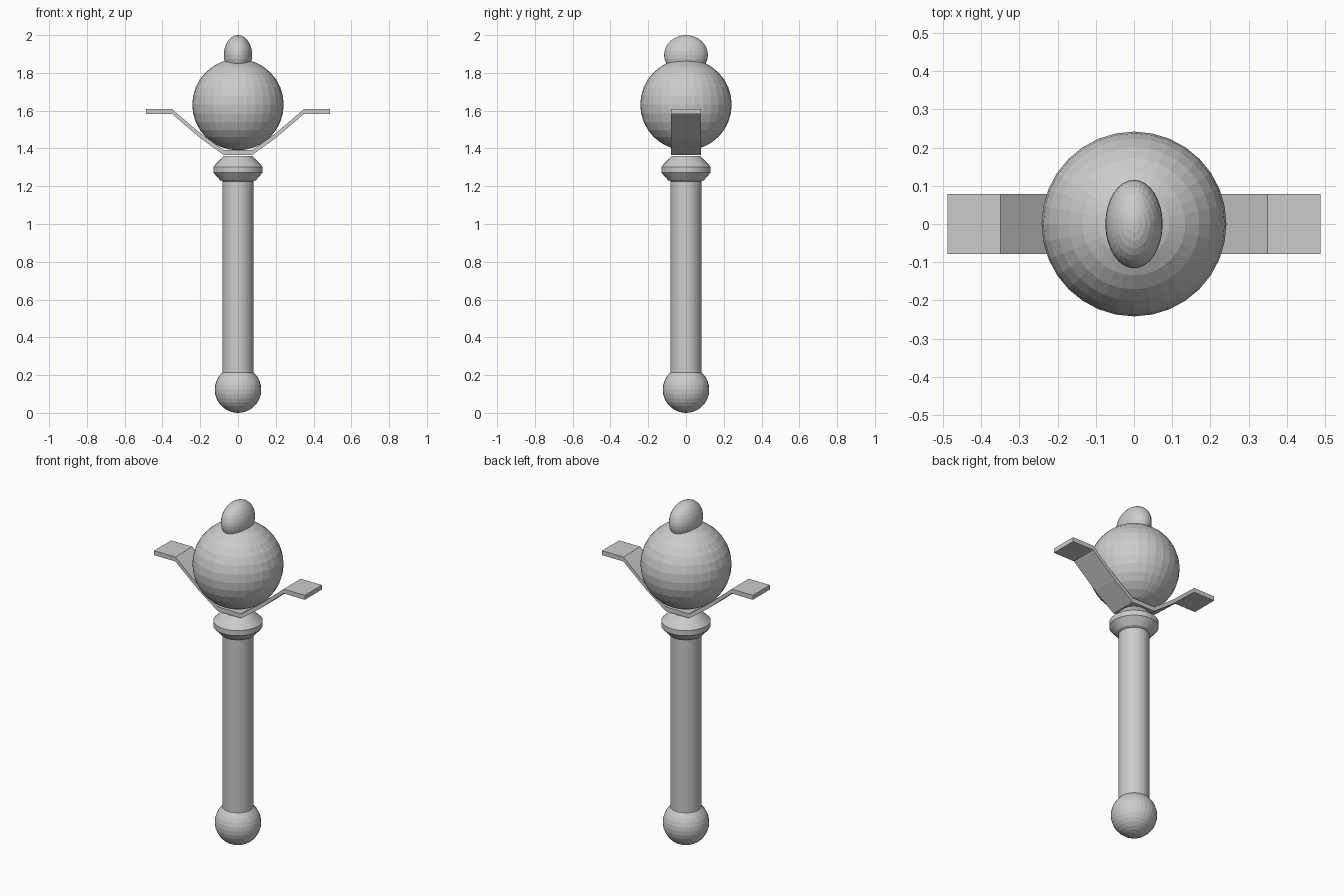
import bpy, bmesh, math

if "Cube" in bpy.data.objects:
    bpy.data.objects.remove(bpy.data.objects["Cube"])


def make_object(name, bm):
    bmesh.ops.recalc_face_normals(bm, faces=bm.faces[:])
    mesh = bpy.data.meshes.new(name)
    bm.to_mesh(mesh)
    bm.free()
    obj = bpy.data.objects.new(name, mesh)
    bpy.context.collection.objects.link(obj)
    return obj


def ellipsoid(name, z, radii):
    bpy.ops.mesh.primitive_uv_sphere_add(segments=32, ring_count=16, radius=1, location=(0, 0, z))
    obj = bpy.context.object
    obj.name = name
    obj.scale = radii
    bpy.ops.object.transform_apply(location=False, rotation=False, scale=True)
    return obj


def lathe(name, profile, sides=32):
    """Capped solid of revolution from (radius, z) points."""
    bm = bmesh.new()
    rings = [[bm.verts.new((r * math.cos(2 * math.pi * i / sides),
                            r * math.sin(2 * math.pi * i / sides), z))
              for i in range(sides)] for r, z in profile]
    for a, b in zip(rings, rings[1:]):
        for i in range(sides):
            j = (i + 1) % sides
            bm.faces.new((a[i], a[j], b[j], b[i]))
    bm.faces.new(rings[0])
    bm.faces.new(rings[-1])
    return make_object(name, bm)


def strap(name, half_path, half_width, thickness):
    """Bent flat strip, mirrored across x = 0; half_path holds (x, z) of the underside."""
    path = [(-x, z) for x, z in reversed(half_path)] + half_path
    bm = bmesh.new()
    loops = [[bm.verts.new((x, y, z + dz)) for y, dz in
              ((-half_width, 0), (half_width, 0),
               (half_width, thickness), (-half_width, thickness))] for x, z in path]
    for a, b in zip(loops, loops[1:]):
        for i in range(4):
            j = (i + 1) % 4
            bm.faces.new((a[i], a[j], b[j], b[i]))
    bm.faces.new(loops[0])
    bm.faces.new(loops[-1])
    return make_object(name, bm)


# Handle: pommel ball, shaft and flared collar
ellipsoid("pommel", 0.123, (0.123, 0.123, 0.123))
lathe("shaft", [(0.082, 0.18), (0.082, 1.26)])
lathe("collar", [(0.08, 1.225), (0.095, 1.232), (0.131, 1.273),
                 (0.131, 1.303), (0.075, 1.36)])

# Bent wing strap cradling the head
strap("wing_strap", [(0.075, 1.365), (0.20, 1.455), (0.35, 1.583), (0.488, 1.583)], 0.079, 0.026)

# Round head with an oval finial
ellipsoid("head", 1.632, (0.242, 0.242, 0.242))
ellipsoid("finial", 1.895, (0.075, 0.116, 0.105))
